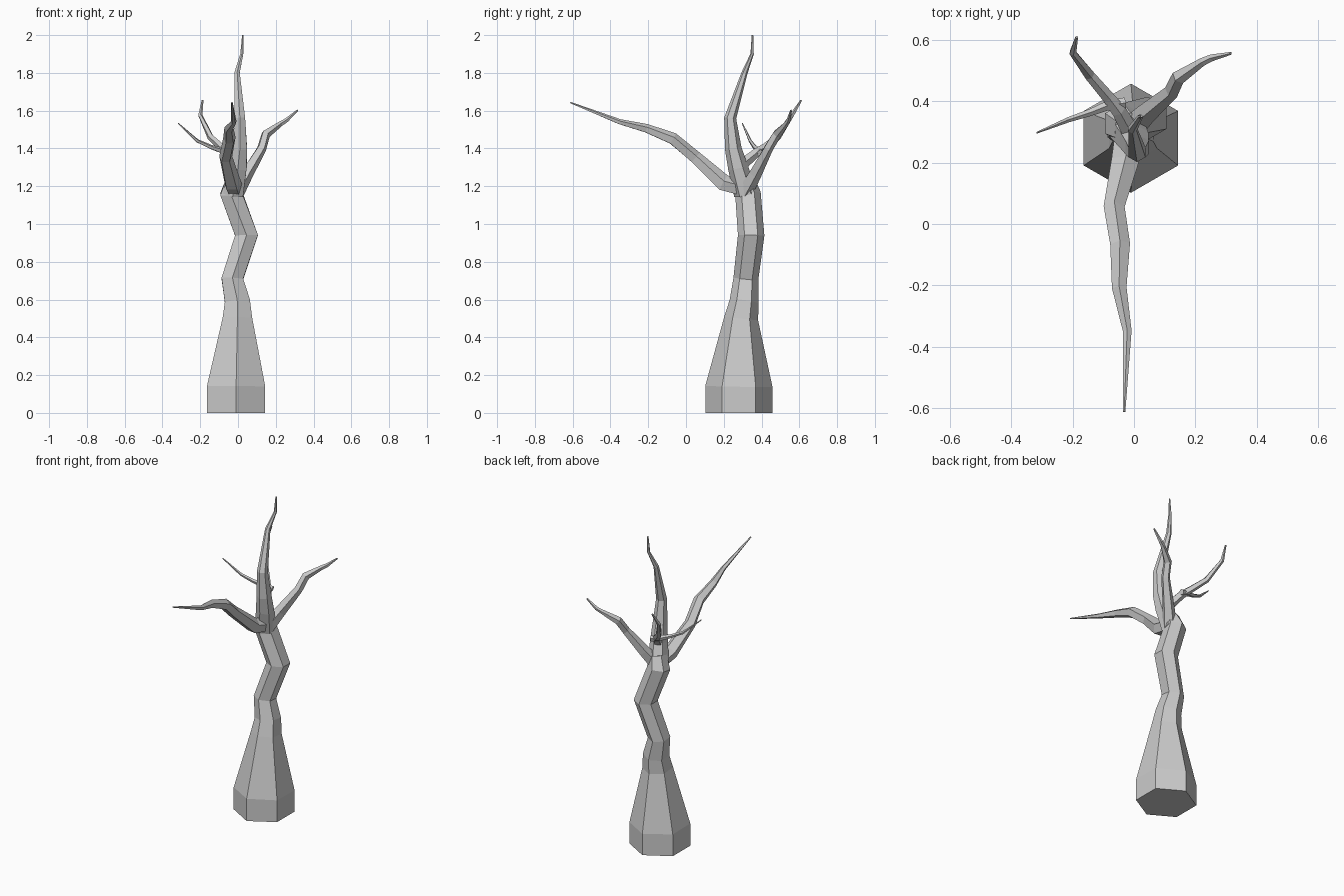
import bpy, bmesh, math
from mathutils import Vector


def limb(name, sides, ref, path):
    """Faceted tapering tube; path entries are (x, y, z, radius)."""
    pts = [Vector(p[:3]) for p in path]
    bm = bmesh.new()
    rings = []
    for i, p in enumerate(path):
        before = (pts[i] - pts[i - 1]).normalized() if i > 0 else Vector()
        after = (pts[i + 1] - pts[i]).normalized() if i < len(pts) - 1 else Vector()
        t = (before + after).normalized()
        if p[2] == 0:
            t = Vector((0, 0, 1))
        u = Vector(ref)
        u = (u - t * u.dot(t)).normalized()
        v = t.cross(u)
        ring = []
        for k in range(sides):
            a = 2 * math.pi * k / sides
            ring.append(bm.verts.new(pts[i] + p[3] * (u * math.cos(a) + v * math.sin(a))))
        rings.append(ring)
    for a, b in zip(rings, rings[1:]):
        for k in range(sides):
            n = (k + 1) % sides
            bm.faces.new((a[k], a[n], b[n], b[k]))
    bm.faces.new(rings[0][::-1])
    bm.faces.new(rings[-1])
    bmesh.ops.recalc_face_normals(bm, faces=bm.faces)
    me = bpy.data.meshes.new(name)
    bm.to_mesh(me)
    bm.free()
    ob = bpy.data.objects.new(name, me)
    bpy.context.collection.objects.link(ob)
    return ob


UP, BACK = (0, 0, 1), (0, 1, 0)

# Crooked six-sided trunk with flared foot
limb("trunk", 6, BACK, [
    (-0.01, 0.28, 0, 0.178), (-0.01, 0.28, 0.14, 0.178),
    (-0.003, 0.292, 0.5, 0.09), (-0.003, 0.308, 0.59, 0.077),
    (-0.03, 0.317, 0.71, 0.066), (0.045, 0.345, 0.94, 0.07),
    (-0.035, 0.328, 1.16, 0.068), (-0.015, 0.31, 1.23, 0.055)])

# Central leader rising from the trunk
limb("central_leader", 6, BACK, [
    (-0.025, 0.315, 1.16, 0.062), (0.0, 0.275, 1.3, 0.053),
    (0.01, 0.25, 1.4, 0.044), (0.01, 0.234, 1.56, 0.032),
    (-0.005, 0.31, 1.8, 0.016), (0.02, 0.35, 1.9, 0.009),
    (0.025, 0.352, 2.0, 0.004)])

# Long branch reaching forward
limb("front_branch", 5, UP, [
    (-0.02, 0.29, 1.19, 0.045), (-0.03, 0.2, 1.215, 0.047),
    (-0.065, 0.05, 1.35, 0.036), (-0.045, -0.07, 1.45, 0.034),
    (-0.048, -0.21, 1.505, 0.025), (-0.022, -0.35, 1.54, 0.015),
    (-0.032, -0.613, 1.643, 0.004)])

# Branch to the back right
limb("right_branch", 5, UP, [
    (-0.01, 0.31, 1.17, 0.045), (0.045, 0.365, 1.265, 0.036),
    (0.125, 0.435, 1.4, 0.026), (0.147, 0.48, 1.475, 0.025),
    (0.225, 0.53, 1.53, 0.014), (0.255, 0.543, 1.548, 0.012),
    (0.316, 0.557, 1.602, 0.005)])

# Branch to the back left
limb("left_branch", 5, UP, [
    (0.0, 0.28, 1.3, 0.032), (-0.05, 0.37, 1.375, 0.025),
    (-0.085, 0.415, 1.405, 0.021), (-0.145, 0.485, 1.46, 0.018),
    (-0.2, 0.56, 1.575, 0.012), (-0.187, 0.61, 1.655, 0.005)])

# Thin twig forking off the left branch
limb("left_twig", 5, UP, [
    (-0.03, 0.395, 1.375, 0.019), (-0.09, 0.385, 1.39, 0.016),
    (-0.145, 0.363, 1.408, 0.012), (-0.215, 0.34, 1.44, 0.009),
    (-0.317, 0.298, 1.533, 0.003)])
